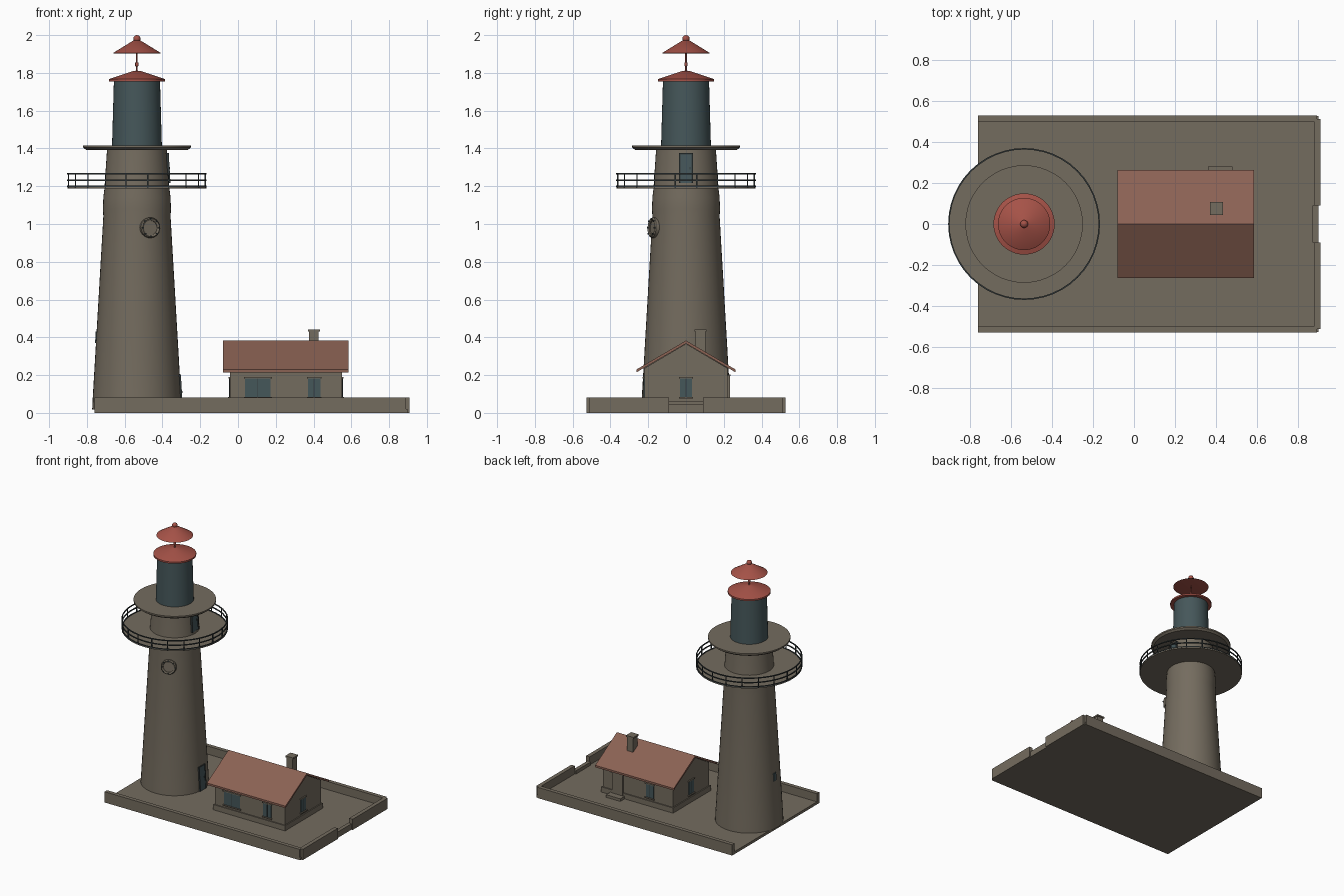
import bpy, bmesh, math
from mathutils import Matrix, Vector

if "Cube" in bpy.data.objects:
    bpy.data.objects.remove(bpy.data.objects["Cube"])

def mat(name, rgb):
    m = bpy.data.materials.new(name)
    m.diffuse_color = (*rgb, 1)
    m.use_nodes = True
    m.node_tree.nodes["Principled BSDF"].inputs["Base Color"].default_value = m.diffuse_color
    return m

STONE = mat("weathered stone", (0.175, 0.150, 0.114))
TILE = mat("roof tile", (0.26, 0.122, 0.088))
RED = mat("lantern red", (0.38, 0.085, 0.064))
GLASS = mat("dark teal", (0.060, 0.095, 0.102))
IRON = mat("dark iron", (0.035, 0.045, 0.047))
TX = -0.535  # tower axis

def finish(name, bm, material, smooth=False):
    bmesh.ops.recalc_face_normals(bm, faces=bm.faces)
    me = bpy.data.meshes.new(name)
    bm.to_mesh(me)
    bm.free()
    me.materials.append(material)
    ob = bpy.data.objects.new(name, me)
    bpy.context.collection.objects.link(ob)
    if smooth:
        bpy.ops.object.select_all(action='DESELECT')
        ob.select_set(True)
        bpy.context.view_layer.objects.active = ob
        bpy.ops.object.shade_smooth_by_angle(angle=math.radians(35))
    return ob

def box(name, x, y, z, material, matrix=None):
    """Box from (min, max) ranges."""
    bm = bmesh.new()
    size = [r[1] - r[0] for r in (x, y, z)]
    mid = [(r[0] + r[1]) / 2 for r in (x, y, z)]
    bmesh.ops.create_cube(bm, size=1, matrix=Matrix.Translation(mid) @ Matrix.Diagonal((*size, 1)))
    if matrix:
        bmesh.ops.transform(bm, matrix=matrix, verts=bm.verts)
    return finish(name, bm, material)

def lathe(name, profile, material, segs=48, matrix=None):
    """Turn a (radius, z) profile about the tower axis."""
    bm = bmesh.new()
    vs = [bm.verts.new((r, 0, z)) for r, z in profile]
    es = [bm.edges.new(p) for p in zip(vs, vs[1:])]
    bmesh.ops.spin(bm, geom=vs + es, cent=(0, 0, 0), axis=(0, 0, 1), angle=math.tau, steps=segs)
    bmesh.ops.remove_doubles(bm, verts=bm.verts, dist=1e-5)
    bmesh.ops.transform(bm, matrix=matrix or Matrix.Translation((TX, 0, 0)), verts=bm.verts)
    return finish(name, bm, material, True)

def ring(r, z, t):
    """Closed square-section hoop profile."""
    return [(r - t, z - t), (r + t, z - t), (r + t, z + t), (r - t, z + t), (r - t, z - t)]

# Yard floor, walls and gateway
box("yard_floor", (-0.76, 0.897), (-0.525, 0.525), (0, 0.02), STONE)
for s, side in ((-1, "front"), (1, "back")):
    box(side + "_wall", (-0.76, 0.89), sorted((s * 0.497, s * 0.527)), (0, 0.082), STONE)
    box(side + "_gate_wall", (0.878, 0.908), sorted((s * 0.09, s * 0.512)), (0, 0.082), STONE)
box("gate_threshold", (0.87, 0.898), (-0.09, 0.09), (0, 0.045), STONE)

# Tower shaft, gallery and parapet disc
lathe("tower", [(0, 0.018), (0.237, 0.018), (0.234, 0.08), (0.178, 1.04), (0.180, 1.08),
                (0.178, 1.14), (0.172, 1.19), (0.158, 1.40), (0, 1.40)], STONE)
lathe("gallery_floor", [(0, 1.188), (0.368, 1.188), (0.368, 1.198), (0, 1.198)], STONE)
lathe("upper_disc", [(0, 1.393), (0.27, 1.393), (0.286, 1.405), (0.286, 1.416), (0, 1.416)], STONE)

# Gallery railing
for z, n in ((1.266, "top"), (1.232, "middle"), (1.199, "bottom")):
    lathe(n + "_rail", ring(0.366, z, 0.0035), IRON)
for i in range(20):
    a = math.radians(9 + 18 * i)
    px, py = TX + 0.366 * math.cos(a), 0.366 * math.sin(a)
    box("railing_post", (px - .003, px + .003), (py - .003, py + .003), (1.19, 1.268), IRON)

# Lantern room, roof, mast and top hood
lathe("lantern_room", [(0, 1.41), (0.132, 1.41), (0.122, 1.76), (0, 1.76)], GLASS)
lathe("lantern_roof", [(0, 1.755), (0.149, 1.755), (0.149, 1.767), (0.02, 1.81), (0, 1.812)], RED)
lathe("mast", [(0, 1.80), (0.004, 1.80), (0.004, 1.93), (0, 1.93)], RED, 12)
lathe("mast_bead", [(0, 1.833), (0.009, 1.836), (0.009, 1.854), (0, 1.857)], RED, 16)
lathe("top_hood", [(0, 1.915), (0.120, 1.903), (0.127, 1.905), (0.018, 1.972), (0, 1.972)], RED)
lathe("finial_ball", [(0.019 * math.sin(k * math.pi / 8), 1.981 - 0.019 * math.cos(k * math.pi / 8))
                      for k in range(9)], RED, 20)

def on_tower(angle, r, z, tilt=0.0):
    """Local x points out of the tower wall."""
    return (Matrix.Translation((TX, 0, 0)) @ Matrix.Rotation(math.radians(angle), 4, 'Z')
            @ Matrix.Translation((r, 0, z)) @ Matrix.Rotation(tilt, 4, 'Y'))

# Tower doors, slit window and porthole
LEAN = -0.058
for n, r, z, h in (("tower_door", 0.231, 0.11, 0.18), ("gallery_door", 0.166, 1.295, 0.155)):
    m = on_tower(0, r, z, LEAN)
    box(n, (-0.015, 0.004), (-0.031, 0.031), (-h / 2, h / 2), GLASS, m)
    for s in (-1, 1):
        box(n + "_jamb", (-0.02, 0.007), (s * 0.034 - .004, s * 0.034 + .004), (-h / 2, h / 2), IRON, m)
    box(n + "_lintel", (-0.02, 0.007), (-0.038, 0.038), (h / 2 - .004, h / 2 + .004), IRON, m)
    box(n + "_handle", (0.004, 0.01), (0.018, 0.024), (-0.006, 0.006), IRON, m)
box("slit_window", (-0.01, 0.004), (-0.014, 0.014), (-0.03, 0.03), GLASS, on_tower(180, 0.216, 0.40, LEAN))
port = on_tower(-68, 0.182, 0.98, math.pi / 2 + LEAN)
lathe("porthole_ring", [(0.038, -0.02), (0.054, -0.02), (0.054, 0.010), (0.048, 0.018),
                        (0.038, 0.012), (0.038, -0.02)], STONE, 28, port)
lathe("porthole_pane", [(0, -0.02), (0.04, -0.02), (0.04, 0.006), (0, 0.006)], STONE, 28, port)
for i in range(8):
    a = i * math.pi / 4
    x, y = 0.047 * math.cos(a), 0.047 * math.sin(a)
    box("porthole_bolt", (x - .004, x + .004), (y - .004, y + .004), (0.01, 0.021), IRON, port)

# House body with gables, extruded along x
def prism(name, pts, x0, x1, material):
    bm = bmesh.new()
    f = bm.faces.new([bm.verts.new((x0, y, z)) for y, z in pts])
    g = bmesh.ops.extrude_face_region(bm, geom=[f])["geom"]
    bmesh.ops.translate(bm, vec=(x1 - x0, 0, 0), verts=[v for v in g if isinstance(v, bmesh.types.BMVert)])
    return finish(name, bm, material)

prism("house_walls", [(-0.22, 0.02), (0.22, 0.02), (0.22, 0.236), (0, 0.366), (-0.22, 0.236)],
      -0.042, 0.55, STONE)
box("house_plinth", (-0.05, 0.558), (-0.228, 0.228), (0.015, 0.06), STONE)
prism("house_roof", [(-0.262, 0.215), (0, 0.367), (0.262, 0.215), (0.262, 0.230), (0, 0.383), (-0.262, 0.230)],
      -0.08, 0.585, TILE)
box("chimney", (0.376, 0.427), (0.05, 0.102), (0.30, 0.43), STONE)
box("chimney_cap", (0.370, 0.433), (0.044, 0.108), (0.43, 0.441), STONE)

# House windows: pane, lintel, sill and centre bar (local x out of the wall)
def window(name, pos, angle, w, h=0.1):
    m = Matrix.Translation(pos) @ Matrix.Rotation(math.radians(angle), 4, 'Z')
    box(name, (-0.01, 0.004), (-w / 2, w / 2), (-h / 2, h / 2), GLASS, m)
    box(name + "_lintel", (-0.01, 0.009), (-w / 2 - .006, w / 2 + .006), (h / 2, h / 2 + .008), STONE, m)
    box(name + "_sill", (-0.01, 0.012), (-w / 2 - .006, w / 2 + .006), (-h / 2 - .008, -h / 2), STONE, m)
    box(name + "_bar", (0, 0.006), (-0.002, 0.002), (-h / 2, h / 2), IRON, m)

window("front_wide_window", (0.105, -0.22, 0.133), -90, 0.136)
window("front_small_window", (0.403, -0.22, 0.133), -90, 0.066)
window("back_window", (0.15, 0.22, 0.133), 90, 0.066)
window("right_gable_window", (0.55, 0, 0.133), 0, 0.064)
window("left_gable_window", (-0.042, 0, 0.133), 180, 0.064)

# Back door with frame and step
box("house_door", (0.375, 0.465), (0.21, 0.232), (0.04, 0.195), STONE)
box("house_door_lintel", (0.367, 0.473), (0.21, 0.236), (0.195, 0.204), STONE)
box("house_door_step", (0.36, 0.48), (0.22, 0.28), (0.015, 0.04), STONE)
